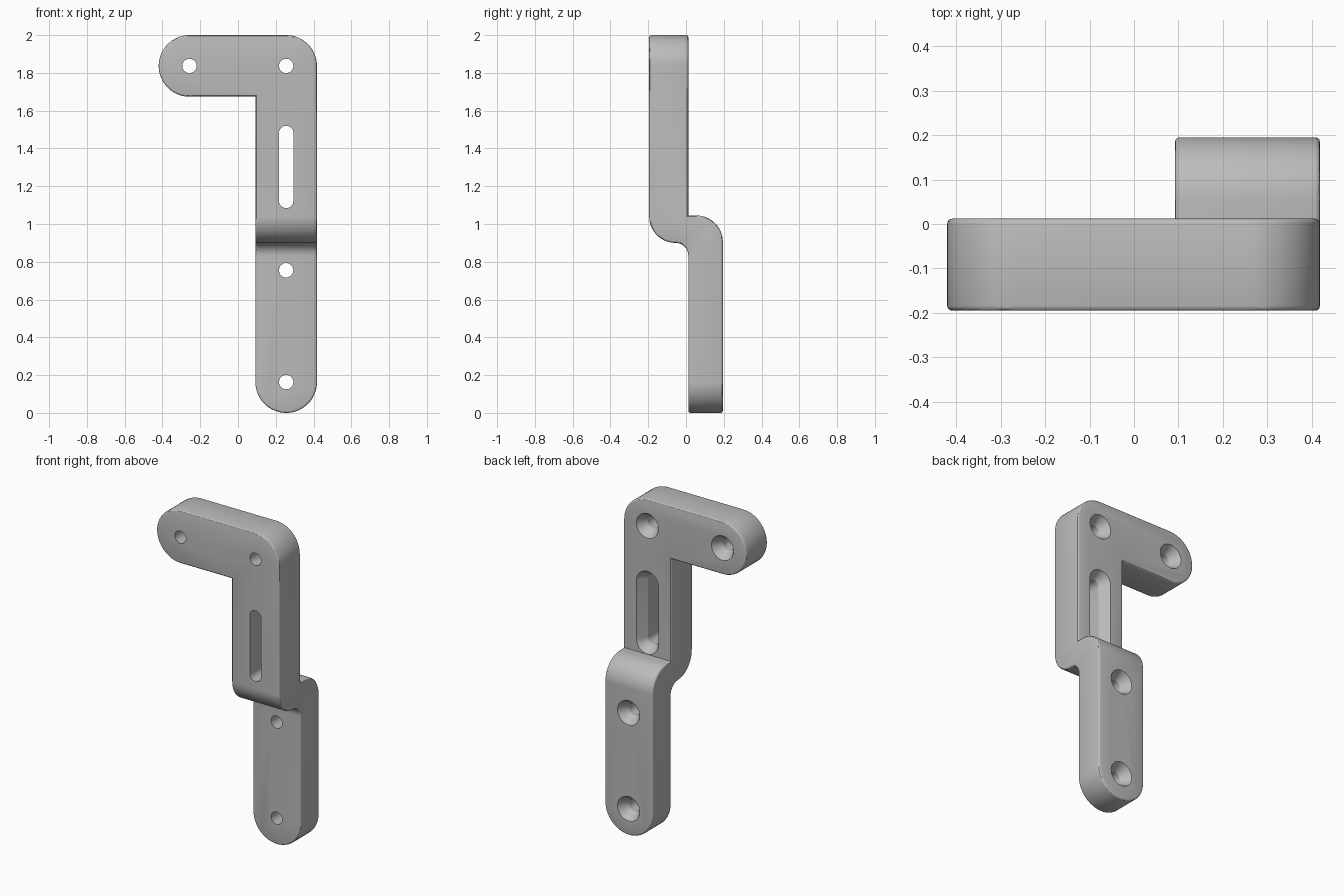
import bpy, bmesh
from math import pi, cos, sin, radians
from mathutils import Vector

old = bpy.data.objects.get("Cube")
if old:
    bpy.data.objects.remove(old, do_unlink=True)

steel = bpy.data.materials.new("satin grey metal")
grey = (0.5, 0.5, 0.5, 1)
steel.diffuse_color = grey
steel.use_nodes = True
steel.node_tree.nodes["Principled BSDF"].inputs["Base Color"].default_value = grey

R = 0.163                       # half width of the bar
BAR_X, ARM_X = 0.255, -0.257    # hole columns
LOW_Z, TOP_Z = R, 2 - R         # end centres
FRONT, MID, BACK = -0.195, 0.012, 0.195
BORE, SINK, DEPTH = 0.038, 0.075, 0.06


def arc(cx, cy, r, start, end, n=16):
    angles = [radians(start + (end - start) * i / n) for i in range(n + 1)]
    return [(cx + r * cos(a), cy + r * sin(a)) for a in angles]


def make_object(name, bm):
    bmesh.ops.recalc_face_normals(bm, faces=bm.faces)
    mesh = bpy.data.meshes.new(name)
    bm.to_mesh(mesh)
    bm.free()
    mesh.materials.append(steel)
    obj = bpy.data.objects.new(name, mesh)
    bpy.context.collection.objects.link(obj)
    return obj


def prism(name, points, direction):
    """Extrude a closed outline along a direction."""
    bm = bmesh.new()
    face = bm.faces.new([bm.verts.new(p) for p in points])
    new = bmesh.ops.extrude_face_region(bm, geom=[face])["geom"]
    verts = [v for v in new if isinstance(v, bmesh.types.BMVert)]
    bmesh.ops.translate(bm, verts=verts, vec=Vector(direction))
    return make_object(name, bm)


def capsule(x, low, high, r):
    return arc(x, high, r, 0, 180) + arc(x, low, r, 180, 360)


def countersink(x, low, high, back):
    """Loft capsule rings into a bore that flares at the back face."""
    bm = bmesh.new()
    levels = [(-0.3, BORE), (back - DEPTH, BORE), (back, SINK), (back + 0.02, SINK)]
    rings = [[bm.verts.new((px, y, pz)) for px, pz in capsule(x, low, high, r)]
             for y, r in levels]
    for a, b in zip(rings, rings[1:]):
        for i in range(len(a)):
            j = (i + 1) % len(a)
            bm.faces.new((a[i], a[j], b[j], b[i]))
    bm.faces.new(rings[0])
    bm.faces.new(rings[-1])
    bmesh.ops.remove_doubles(bm, verts=bm.verts, dist=1e-5)
    return make_object("hole_cutter", bm)


def boolean(obj, cutter, operation):
    mod = obj.modifiers.new(operation.title(), "BOOLEAN")
    mod.operation, mod.solver, mod.object = operation, "EXACT", cutter
    cutter.hide_render = True
    cutter.hide_set(True)


def bake(obj):
    """Replace the mesh with its modified result."""
    bpy.context.view_layer.update()
    result = obj.evaluated_get(bpy.context.evaluated_depsgraph_get())
    mesh = bpy.data.meshes.new_from_object(result)
    obj.modifiers.clear()
    obj.data = mesh


# Stepped side profile, swept across the width
side = [(FRONT, 2.1)]
side += arc(FRONT + 0.14, 1.04, 0.14, 180, 270)
side += arc(FRONT + 0.14, 0.833, 0.067, 90, 0)[1:]
side += [(MID, -0.1), (BACK, -0.1)]
side += arc(BACK - 0.14, 1.045 - 0.14, 0.14, 0, 90)
side += [(MID, 1.045), (MID, 2.1)]
plate = prism("stepped_plate", [(-0.6, y, z) for y, z in side], (1.2, 0, 0))

# Front outline with rounded foot, corner and arm
outline = arc(BAR_X, LOW_Z, R, 180, 360, 32)
outline += arc(BAR_X, TOP_Z, R, 0, 90)
outline += arc(ARM_X, TOP_Z, R, 90, 270, 32)
outline += [(BAR_X - R, TOP_Z - R)]
shape = prism("outline_cutter", [(x, -0.5, z) for x, z in outline], (0, 1, 0))
boolean(plate, shape, "INTERSECT")
bake(plate)

# Softened outer edges
bm = bmesh.new()
bm.from_mesh(plate.data)
bmesh.ops.remove_doubles(bm, verts=bm.verts, dist=1e-4)
rim = [e for e in bm.edges if e.is_manifold and e.is_convex
       and e.calc_face_angle(0) > radians(40)]
bmesh.ops.bevel(bm, geom=rim, offset=0.011, offset_type="OFFSET", segments=3,
                profile=0.5, affect="EDGES", clamp_overlap=True)
bm.to_mesh(plate.data)
bm.free()

# Countersunk screw holes and slot
holes = [(BAR_X, TOP_Z, TOP_Z, MID), (ARM_X, TOP_Z, TOP_Z, MID),
         (BAR_X, 1.122, 1.482, MID),
         (BAR_X, 0.755, 0.755, BACK), (BAR_X, LOW_Z, LOW_Z, BACK)]
cutters = [countersink(*h) for h in holes]
for c in cutters:
    boolean(plate, c, "DIFFERENCE")
bake(plate)

for helper in cutters + [shape]:
    bpy.data.objects.remove(helper, do_unlink=True)

bpy.ops.object.select_all(action="DESELECT")
plate.select_set(True)
bpy.context.view_layer.objects.active = plate
bpy.ops.object.shade_smooth_by_angle(angle=radians(30))
